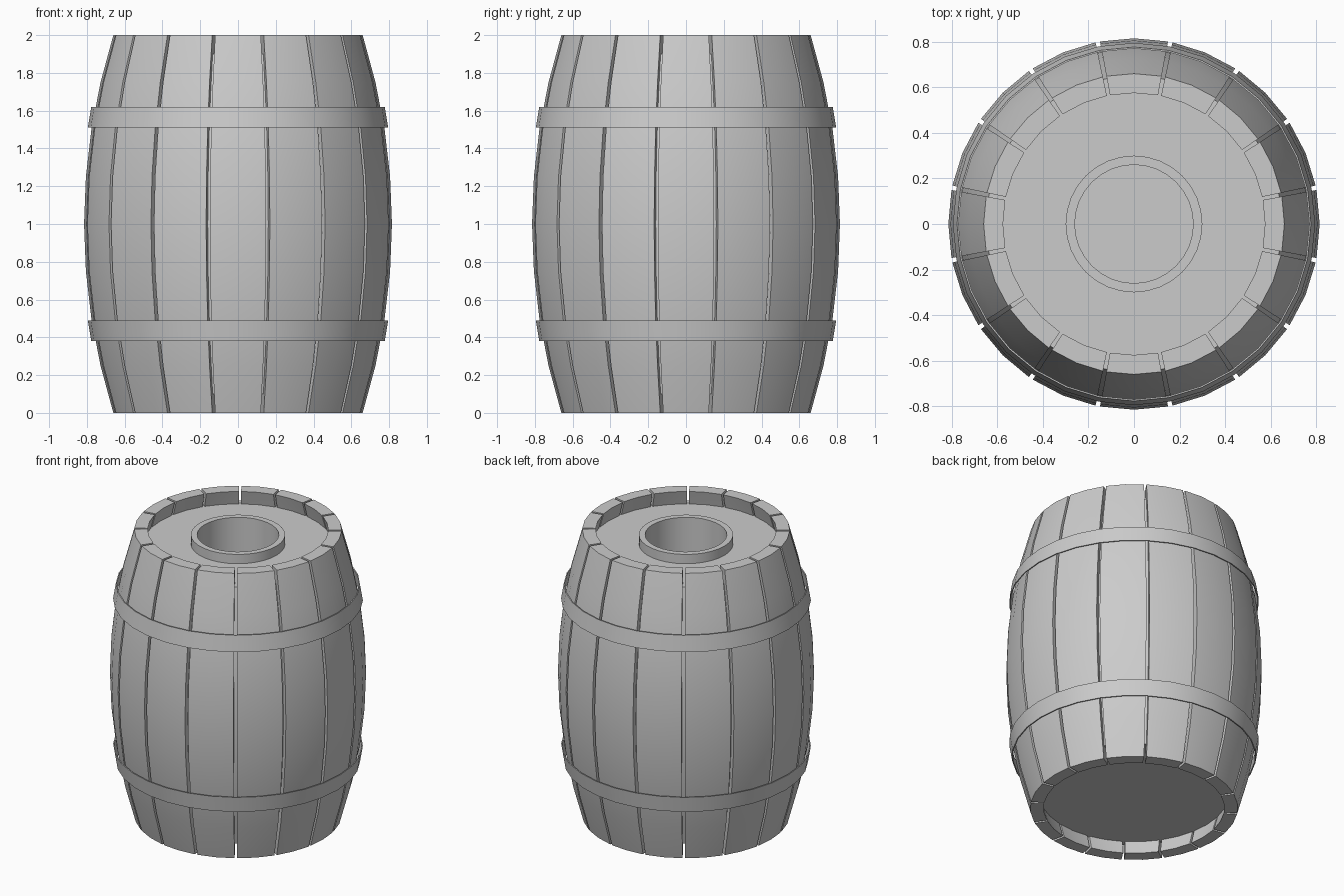
import bpy
import bmesh
import math

cube = bpy.data.objects.get("Cube")
if cube:
    bpy.data.objects.remove(cube, do_unlink=True)

STAVES = 16
ROWS = 8
WALL = 0.085
SEGMENTS = 2 * STAVES

grey = bpy.data.materials.new("plain grey")
grey.use_nodes = True
grey.diffuse_color = (0.6, 0.6, 0.6, 1)
grey.node_tree.nodes["Principled BSDF"].inputs["Base Color"].default_value = grey.diffuse_color


def bulge(z):
    """Outer radius of the barrel at a height."""
    return 0.815 - 0.155 * (z - 1) ** 2


def finish(name, bm):
    bmesh.ops.remove_doubles(bm, verts=bm.verts, dist=0.0001)
    bmesh.ops.recalc_face_normals(bm, faces=bm.faces)
    mesh = bpy.data.meshes.new(name)
    bm.to_mesh(mesh)
    bm.free()
    mesh.materials.append(grey)
    obj = bpy.data.objects.new(name, mesh)
    bpy.context.collection.objects.link(obj)
    bpy.ops.object.select_all(action='DESELECT')
    obj.select_set(True)
    bpy.context.view_layer.objects.active = obj
    bpy.ops.object.shade_smooth_by_angle(angle=math.radians(30))
    return obj


def sweep(name, profile, angles, full):
    """Turn a closed (radius, height) outline through the given angles."""
    bm = bmesh.new()
    rings = [[bm.verts.new((r * math.cos(a), r * math.sin(a), z)) for r, z in profile]
             for a in angles]
    count = len(profile)
    pairs = list(zip(rings, rings[1:]))
    if full:
        pairs.append((rings[-1], rings[0]))
    for one, two in pairs:
        for i in range(count):
            j = (i + 1) % count
            bm.faces.new((one[i], two[i], two[j], one[j]))
    if not full:
        # Side walls of a plank, in strips from outside to inside
        half = count // 2
        for ring in (rings[0], rings[-1]):
            for i in range(half - 1):
                bm.faces.new((ring[i], ring[i + 1], ring[-2 - i], ring[-1 - i]))
    return finish(name, bm)


def lathe(name, profile):
    turn = [2 * math.pi * i / SEGMENTS for i in range(SEGMENTS)]
    return sweep(name, profile, turn, True)


# Curved staves with narrow gaps between them
heights = [2 * i / ROWS for i in range(ROWS + 1)]
stave_outline = [(bulge(z), z) for z in heights]
stave_outline += [(bulge(z) - WALL, z) for z in reversed(heights)]
half_width = math.pi / STAVES - math.radians(0.7)
for i in range(STAVES):
    middle = 2 * math.pi * i / STAVES
    sweep(f"stave_{i + 1}", stave_outline,
          [middle - half_width, middle, middle + half_width], False)

# Core with recessed ends and a round well in the top; the axis closes it
LID, BASE, RING_TOP, WELL = 1.9, 0.1, 1.965, 1.0
core_heights = [BASE + (LID - BASE) * i / ROWS for i in range(ROWS + 1)]
core_outline = [(0.001, BASE)]
core_outline += [(bulge(z) - 0.04, z) for z in core_heights]
core_outline += [(0.3, LID), (0.3, RING_TOP), (0.26, RING_TOP), (0.26, WELL), (0.001, WELL)]
lathe("core_with_lid_and_well", core_outline)

# Thin metal hoops, flared towards the middle of the barrel
for name, narrow, wide in (("lower_hoop", 0.38, 0.49), ("upper_hoop", 1.62, 1.51)):
    lathe(name, [(0.777, narrow), (0.795, wide), (0.788, wide), (0.77, narrow)])
